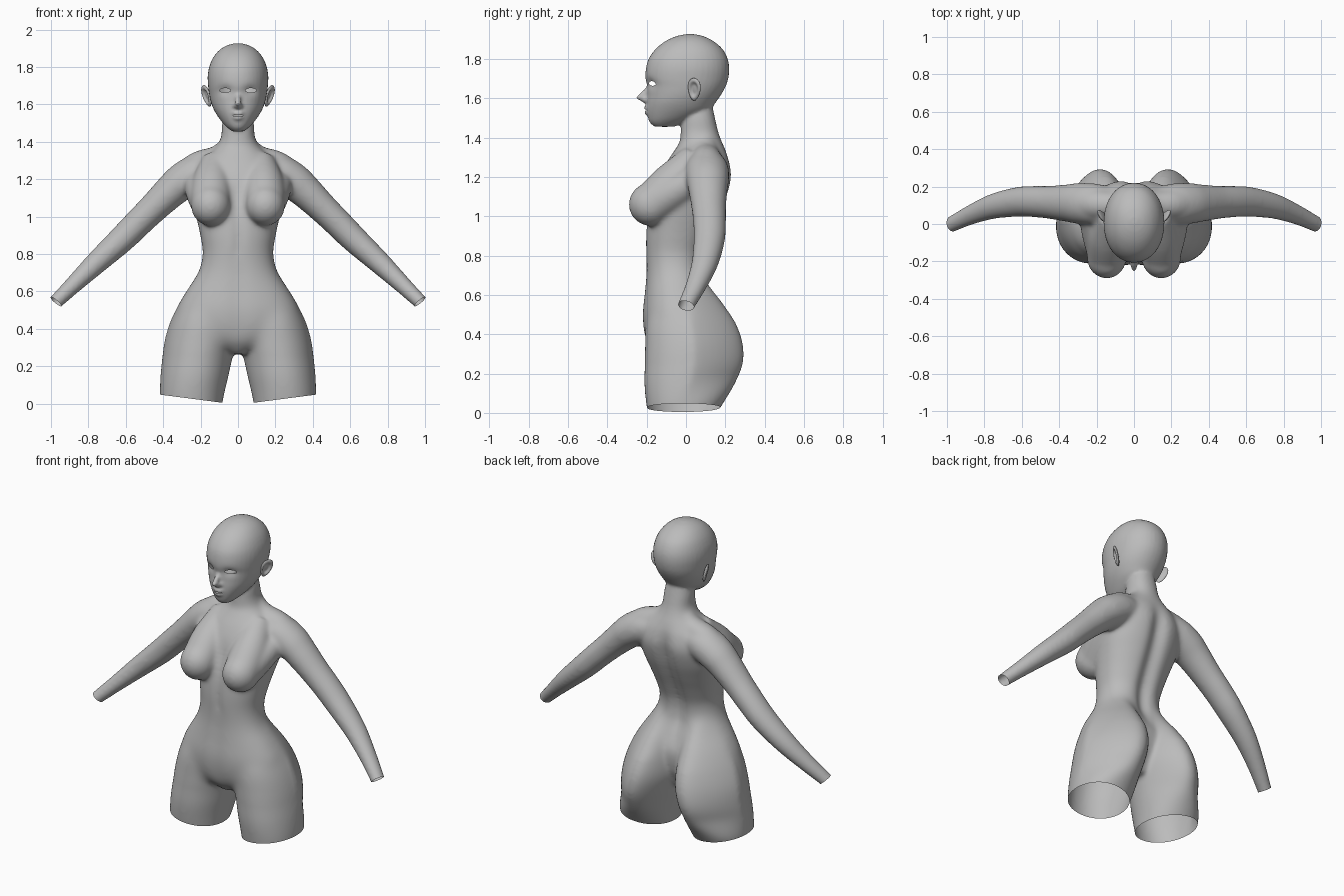
import bpy, bmesh, math
from mathutils import Vector, Matrix

if "Cube" in bpy.data.objects:
    bpy.data.objects.remove(bpy.data.objects["Cube"])

skin = bpy.data.materials.new("neutral_grey")
skin.diffuse_color = (0.5, 0.5, 0.5, 1)
skin.use_nodes = True
skin.node_tree.nodes["Principled BSDF"].inputs["Base Color"].default_value = skin.diffuse_color


def spline(rows, k=5):
    """Catmull-Rom interpolation of number rows."""
    out = []
    for i in range(len(rows) - 1):
        p0, p1 = rows[max(i - 1, 0)], rows[i]
        p2, p3 = rows[i + 1], rows[min(i + 2, len(rows) - 1)]
        for j in range(k):
            t = j / k
            out.append([0.5 * (2 * b + (c - a) * t + (2 * a - 5 * b + 4 * c - d) * t * t
                               + (3 * b - a - 3 * c + d) * t ** 3)
                        for a, b, c, d in zip(p0, p1, p2, p3)])
    return out + [list(rows[-1])]


def loft(bm, rings):
    loops = [[bm.verts.new(p) for p in ring] for ring in rings]
    n = len(loops[0])
    for a, b in zip(loops, loops[1:]):
        for i in range(n):
            bm.faces.new((a[i], a[(i + 1) % n], b[(i + 1) % n], b[i]))
    bm.faces.new(loops[0])
    bm.faces.new(loops[-1])


def slices(bm, rows, power=2.0, side=1, n=40, pull=0.0):
    """Horizontal rings from rows of z, x_in, x_out, y_front, y_back; pull narrows the back inward."""
    rings = []
    for z, xa, xb, ya, yb in spline(rows):
        ring = []
        for i in range(n):
            c, s = math.cos(math.tau * i / n), math.sin(math.tau * i / n)
            c = math.copysign(abs(c) ** (2 / power), c)
            s = math.copysign(abs(s) ** (2 / power), s)
            x = (xa + xb) / 2 + c * (xb - xa) / 2
            x += (xa + .32 * (xb - xa) - x) * pull * max(s, 0) * ramp(.02, .2, z)
            ring.append((side * x, (ya + yb) / 2 + s * (yb - ya) / 2, z))
        rings.append(ring)
    loft(bm, rings)


def tube(bm, rows, side=1, n=24, wide=1.0):
    """Round tube through rows of x, y, z, radius."""
    pts = spline(rows)
    rings = []
    for i, (x, y, z, r) in enumerate(pts):
        t = (Vector(pts[min(i + 1, len(pts) - 1)][:3]) - Vector(pts[max(i - 1, 0)][:3])).normalized()
        ref = Vector((0, 1, 0)) if abs(t.y) < 0.75 else Vector((1, 0, 0))
        u = t.cross(ref).normalized()
        v = u.cross(t)
        ring = []
        for j in range(n):
            a = math.tau * j / n
            p = Vector((x, y, z)) + u * r * math.cos(a) + v * r * wide * math.sin(a)
            ring.append((side * p.x, p.y, p.z))
        rings.append(ring)
    loft(bm, rings)


def ball(bm, loc, size):
    bmesh.ops.create_uvsphere(bm, u_segments=24, v_segments=16, radius=1,
                              matrix=Matrix.Translation(loc) @ Matrix.Diagonal((*size, 1)))


def make(name, bm):
    bmesh.ops.recalc_face_normals(bm, faces=bm.faces)
    me = bpy.data.meshes.new(name)
    bm.to_mesh(me)
    bm.free()
    me.materials.append(skin)
    ob = bpy.data.objects.new(name, me)
    bpy.context.collection.objects.link(ob)
    bpy.ops.object.select_all(action='DESELECT')
    ob.select_set(True)
    bpy.context.view_layer.objects.active = ob
    return ob


def ramp(a, b, v):
    t = min(max((v - a) / (b - a), 0), 1)
    return t * t * (3 - 2 * t)


bm = bmesh.new()
# torso and neck: z, half width, front, back
torso = [(.265, .05, -.13, .08), (.33, .19, -.19, .11), (.4, .31, -.215, .14), (.5, .328, -.225, .15),
         (.6, .278, -.215, .125), (.7, .215, -.207, .095), (.8, .189, -.207, .095), (.9, .202, -.207, .13),
         (1.0, .224, -.197, .175), (1.1, .247, -.17, .215), (1.2, .25, -.135, .238), (1.28, .22, -.095, .225),
         (1.34, .155, -.055, .2), (1.38, .112, -.032, .182), (1.43, .09, -.027, .164), (1.5, .084, -.02, .147),
         (1.58, .07, -.01, .13)]
slices(bm, [(z, -w, w, a, b) for z, w, a, b in torso], 2.2)
# head
head = [(1.455, .03, -.16, -.06), (1.475, .056, -.183, -.01), (1.5, .081, -.193, .05), (1.54, .111, -.2, .12),
        (1.58, .133, -.2, .152), (1.62, .147, -.197, .18), (1.66, .155, -.198, .202), (1.7, .16, -.206, .215),
        (1.75, .162, -.204, .22), (1.8, .154, -.19, .212), (1.85, .133, -.155, .186), (1.89, .1, -.105, .14),
        (1.915, .06, -.05, .09), (1.926, .02, .0, .04)]
slices(bm, [(z, -w, w, a, b) for z, w, a, b in head], 2.1)
# nose and lips
tube(bm, [(0, -.18, 1.68, .008), (0, -.198, 1.645, .011), (0, -.222, 1.612, .018), (0, -.205, 1.588, .018)])
ball(bm, (0, -.234, 1.604), (.015, .02, .013))
ball(bm, (0, -.197, 1.553), (.034, .018, .011))
ball(bm, (0, -.195, 1.528), (.028, .018, .012))
for s in (1, -1):
    ball(bm, (s * .015, -.205, 1.592), (.012, .016, .011))
    # thigh with buttock
    slices(bm, [(-.06, .095, .41, -.185, .12), (.05, .074, .418, -.203, .19), (.15, .05, .415, -.212, .25),
                (.25, .028, .405, -.21, .29), (.35, .004, .39, -.21, .29), (.45, .0, .358, -.205, .257),
                (.55, .01, .31, -.18, .198), (.65, .03, .245, -.15, .122), (.74, .06, .19, -.1, .06)],
           2.1, s, pull=.38)
    # arm
    tube(bm, [(.06, .1, 1.262, .075), (.2, .105, 1.238, .1), (.29, .11, 1.193, .1), (.36, .112, 1.135, .091),
              (.45, .116, 1.048, .081), (.53, .12, .97, .077), (.62, .118, .88, .073), (.75, .095, .76, .062),
              (.87, .05, .645, .049), (.973, 0, .545, .04), (1.04, -.03, .48, .037)], s, wide=1.1)
    # shoulder slope
    tube(bm, [(.02, .09, 1.39, .065), (.1, .1, 1.315, .07), (.2, .105, 1.27, .084), (.27, .11, 1.215, .09)], s)
    # bust with its blend up to the collar and across to the armpit
    tube(bm, [(.12, .05, 1.3, .075), (.138, -.06, 1.175, .108), (.146, -.16, 1.075, .108)], s)
    tube(bm, [(.23, .07, 1.2, .07), (.19, -.05, 1.13, .09), (.155, -.14, 1.075, .1)], s)
    ball(bm, (s * .146, -.18, 1.06), (.106, .112, .11))
body = make("body", bm)

# merge everything into one skin
m = body.modifiers.new("merge", 'REMESH')
m.mode, m.voxel_size = 'VOXEL', .009
bpy.ops.object.modifier_apply(modifier="merge")

# spine groove, front midline and eye sockets
soft = body.vertex_groups.new(name="soft")
hips = body.vertex_groups.new(name="hips")
for v in body.data.vertices:
    x, y, z = v.co
    if y > .03 and abs(x) < .15:
        v.co.y -= .034 * math.exp(-(x / .045) ** 2) * ramp(.5, .7, z) * (1 - ramp(1.15, 1.36, z))
    if y < -.05 and abs(x) < .1:
        v.co.y += .012 * math.exp(-(x / .025) ** 2) * ramp(.3, .4, z) * (1 - ramp(1.1, 1.25, z))
    if y < -.1 and z > 1.55:
        v.co.y += .014 * math.exp(-((abs(x) - .068) / .035) ** 2 - ((z - 1.675) / .024) ** 2)
    soft.add([v.index], 1 - .88 * ramp(1.4, 1.47, z), 'REPLACE')
    w = ramp(.26, .36, z) * (1 - ramp(.72, .85, z)) if abs(x) < .45 else 0
    if y > 0:
        w *= ramp(.04, .1, abs(x)) * ramp(.45, .55, z)
    hips.add([v.index], w, 'REPLACE')
for group, count in (("soft", 28), ("hips", 90)):
    m = body.modifiers.new(group, 'SMOOTH')
    m.factor, m.iterations, m.vertex_group = .5, count, group
    bpy.ops.object.modifier_apply(modifier=group)

# eye and mouth openings: x, z, half width, half height
holes = [(.069, 1.675, .028, .012), (-.069, 1.675, .028, .012), (0, 1.54, .027, .0045)]
bm = bmesh.new()
for x, z, w, h in holes:
    bmesh.ops.create_cone(bm, cap_ends=True, segments=24, radius1=1, radius2=1, depth=.16,
                          matrix=Matrix.Translation((x, -.22, z)) @ Matrix.Diagonal((w, 1, h, 1))
                          @ Matrix.Rotation(math.pi / 2, 4, 'X'))
cutter = make("opening_cutter", bm)
cutter.hide_render = True
bpy.context.view_layer.objects.active = body
m = body.modifiers.new("openings", 'BOOLEAN')
m.operation, m.solver, m.object = 'DIFFERENCE', 'EXACT', cutter
bpy.ops.object.modifier_apply(modifier="openings")
bpy.data.objects.remove(cutter)

bm = bmesh.new()
bm.from_mesh(body.data)
gone = []
for f in bm.faces:
    c = f.calc_center_median()
    if c.y < -.1 and any(((c.x - x) / w) ** 2 + ((c.z - z) / h) ** 2 < 1.03 for x, z, w, h in holes):
        gone.append(f)
bmesh.ops.delete(bm, geom=gone, context='FACES')
# open cut ends of arms and thighs
for s in (1, -1):
    for co, no, test in (((s * .973, 0, .545), (s * .62, -.2, -.75), lambda c: s * c.x > .6),
                         ((s * .085, 0, .005), (s * .13, 0, -1), lambda c: s * c.x > 0 and c.z < .2)):
        faces = [f for f in bm.faces if test(f.calc_center_median())]
        geom = list({e for f in faces for e in [*f.verts, *f.edges]}) + faces
        bmesh.ops.bisect_plane(bm, geom=geom, plane_co=co, plane_no=no, clear_outer=True)
bm.to_mesh(body.data)
bm.free()
bpy.ops.object.select_all(action='DESELECT')
body.select_set(True)
bpy.ops.object.shade_smooth_by_angle(angle=math.radians(60))

# ears: flat shells with a hollow outer side
for s, name in ((1, "ear_left"), (-1, "ear_right")):
    bm = bmesh.new()
    bmesh.ops.create_uvsphere(bm, u_segments=32, v_segments=24, radius=1,
                              matrix=Matrix.Rotation(math.pi / 2, 4, 'Y'))
    turn = (Matrix.Rotation(math.radians(-32), 3, 'Z') @ Matrix.Rotation(math.radians(14), 3, 'Y')
            @ Matrix.Rotation(math.radians(-12), 3, 'X'))
    for v in bm.verts:
        x, y, z = v.co
        d = math.hypot(y, z)
        hollow = .014 * (1 - ramp(.35, .8, d)) if x > 0 else 0
        p = turn @ Vector((x * .012 - hollow, y * (.036 + .008 * z), z * .06))
        v.co = (s * (p.x + .168), p.y + .042, p.z + 1.645)
    make(name, bm)
    bpy.ops.object.shade_smooth_by_angle(angle=math.radians(60))
